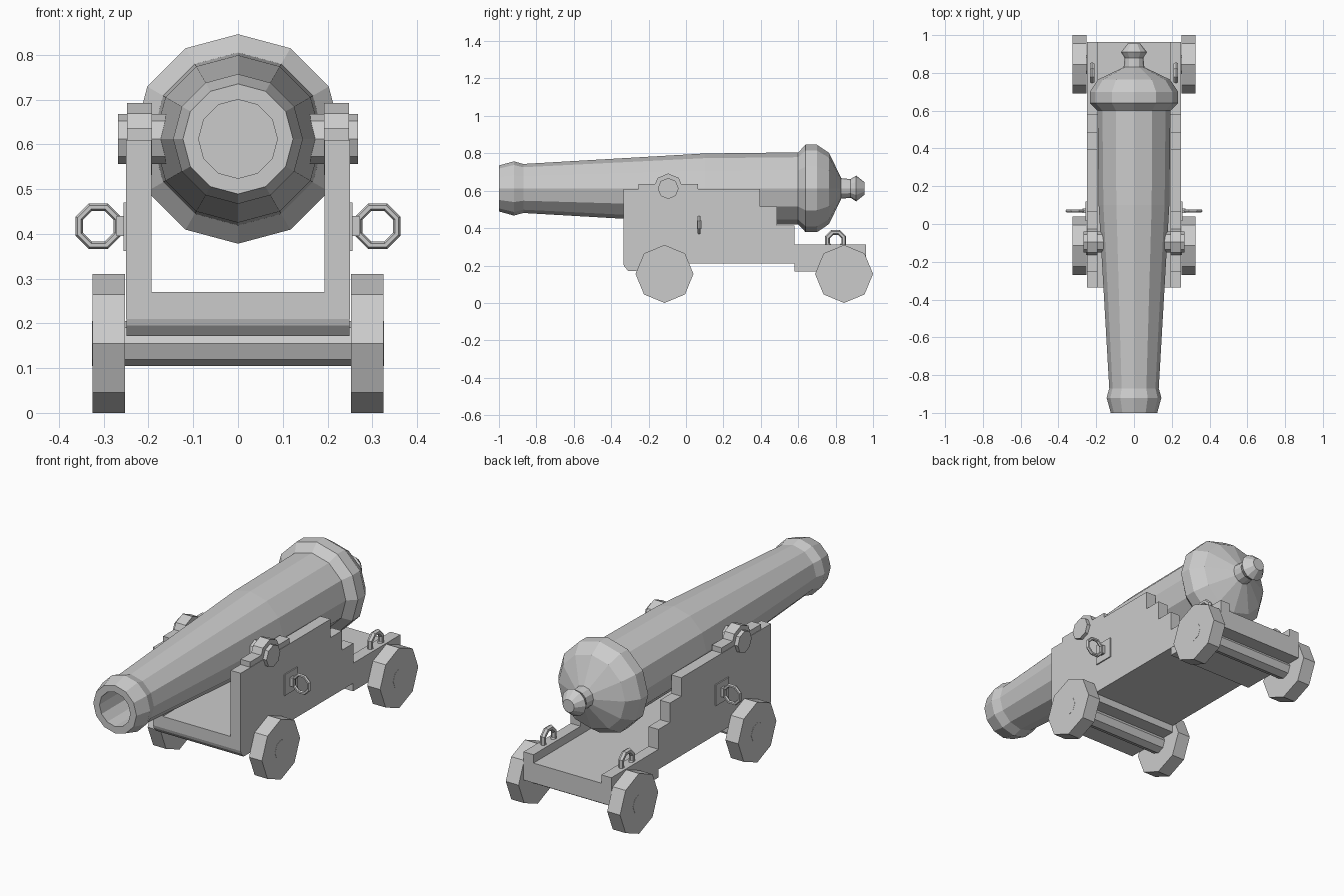
import bpy, bmesh
from math import pi, sin, cos

if "Cube" in bpy.data.objects:
    bpy.data.objects.remove(bpy.data.objects["Cube"])


def make(name, bm):
    bmesh.ops.recalc_face_normals(bm, faces=bm.faces)
    me = bpy.data.meshes.new(name)
    bm.to_mesh(me)
    bm.free()
    ob = bpy.data.objects.new(name, me)
    bpy.context.collection.objects.link(ob)
    return ob


def mirror(ob):
    m = ob.modifiers.new("mirror", 'MIRROR')
    m.use_axis[0] = True
    return ob


def extrude_x(name, pts, x0, x1):
    """Solid from a (y, z) outline between two x positions."""
    bm = bmesh.new()
    f = bm.faces.new([bm.verts.new((x0, y, z)) for y, z in pts])
    r = bmesh.ops.extrude_face_region(bm, geom=[f])
    for v in r['geom']:
        if isinstance(v, bmesh.types.BMVert):
            v.co.x = x1
    return make(name, bm)


def box(name, x, y, z):
    return extrude_x(name, [(y[0], z[0]), (y[1], z[0]), (y[1], z[1]), (y[0], z[1])], *x)


def octagon(name, x0, x1, y, z, r):
    return extrude_x(name, [(y + r * cos(i * pi / 4), z + r * sin(i * pi / 4))
                            for i in range(8)], x0, x1)


def ring(name, centre, major, minor, plane, n=8, m=6):
    """Low-poly torus lying in the xz or yz plane."""
    bm = bmesh.new()
    loops = []
    for i in range(n):
        a = 2 * pi * (i + 0.5) / n
        loop = []
        for j in range(m):
            b = 2 * pi * j / m
            d, w = major + minor * cos(b), minor * sin(b)
            p = (d * cos(a), w, d * sin(a)) if plane == 'xz' else (w, d * cos(a), d * sin(a))
            loop.append(bm.verts.new([c + q for c, q in zip(centre, p)]))
        loops.append(loop)
    for i in range(n):
        A, B = loops[i], loops[(i + 1) % n]
        for j in range(m):
            k = (j + 1) % m
            bm.faces.new((A[j], A[k], B[k], B[j]))
    return make(name, bm)


# Barrel: 12-sided lathe along y, from bore bottom out to the rear knob
CZ = 0.612
profile = [(-0.72, 0.088), (-1.0, 0.088), (-1.0, 0.123), (-0.92, 0.145), (-0.87, 0.131),
           (0.1, 0.187), (0.6, 0.193), (0.64, 0.234), (0.70, 0.234), (0.765, 0.19),
           (0.83, 0.055), (0.88, 0.05), (0.91, 0.069), (0.955, 0.033)]
bm = bmesh.new()
rows = [[bm.verts.new((r * cos(i * pi / 6), y, CZ + r * sin(i * pi / 6))) for i in range(12)]
        for y, r in profile]
for A, B in zip(rows, rows[1:]):
    for i in range(12):
        k = (i + 1) % 12
        bm.faces.new((A[i], A[k], B[k], B[i]))
bm.faces.new(rows[0])
bm.faces.new(rows[-1])
make("barrel", bm)

# Trunnions, caps and bearing plates
mirror(octagon("trunnion", 0.15, 0.268, -0.095, CZ, 0.056))
mirror(octagon("trunnion_cap", 0.192, 0.248, -0.095, CZ, 0.08))
mirror(box("bearing_plate", (0.192, 0.248), (-0.255, 0.065), (0.60, 0.637)))

# Stepped carriage cheeks
mirror(extrude_x("cheek", [(-0.335, 0.21), (-0.335, 0.61), (0.395, 0.61), (0.395, 0.515),
                           (0.487, 0.515), (0.487, 0.415), (0.58, 0.415), (0.58, 0.313),
                           (0.963, 0.313), (0.963, 0.21)], 0.193, 0.25))

# Bed and axle blocks
box("bed", (-0.193, 0.193), (-0.335, 0.963), (0.21, 0.27))
extrude_x("front_axle_block", [(-0.335, 0.211), (-0.33, 0.195), (-0.31, 0.172), (0.0, 0.172),
                               (0.0, 0.211)], -0.249, 0.249)
box("rear_axle_block", (-0.249, 0.249), (0.58, 0.963), (0.168, 0.211))

# Axles and octagonal wheels
for end, y in (("front", -0.115), ("rear", 0.845)):
    octagon(end + "_axle", -0.326, 0.326, y, 0.155, 0.05)
    mirror(octagon(end + "_wheel", 0.252, 0.325, y, 0.155, 0.155))

# Side ring fittings
mirror(box("ring_plate", (0.249, 0.256), (0.015, 0.12), (0.362, 0.47)))
mirror(box("ring_eye", (0.25, 0.272), (0.058, 0.082), (0.395, 0.44)))
mirror(ring("side_ring", (0.312, 0.07, 0.417), 0.046, 0.009, 'xz'))

# Rear lifting loops on the cheeks
mirror(ring("rear_loop", (0.222, 0.80, 0.333), 0.047, 0.014, 'yz'))
